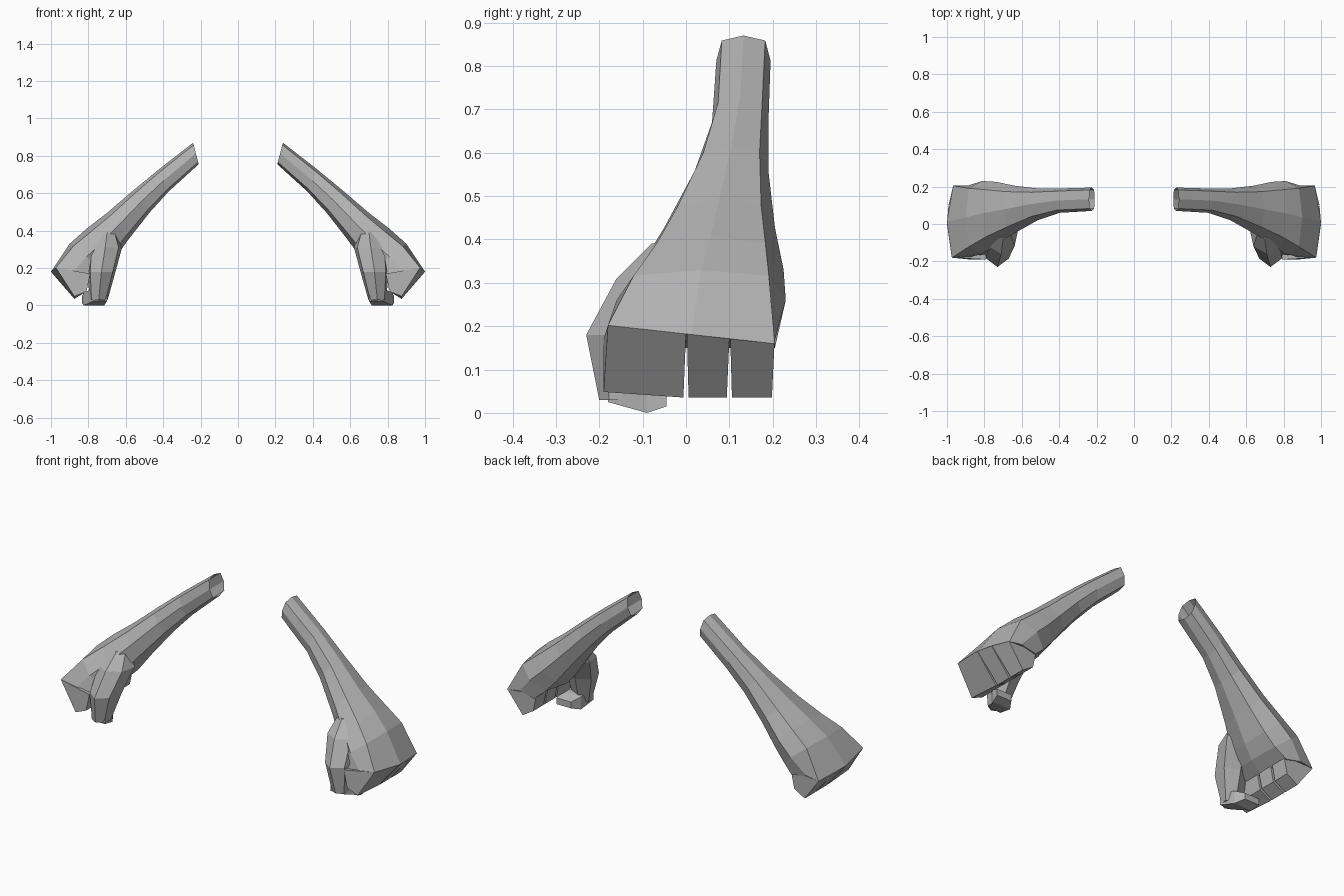
import bpy, bmesh
from mathutils import Vector

cube = bpy.data.objects.get("Cube")
if cube:
    bpy.data.objects.remove(cube, do_unlink=True)

grey = bpy.data.materials.new("plain grey")
grey.use_nodes = True
colour = (0.45, 0.45, 0.45, 1)
grey.diffuse_color = colour
grey.node_tree.nodes["Principled BSDF"].inputs["Base Color"].default_value = colour


def loft(name, rings, cap_start=True, cap_end=True):
    """Skin a list of closed rings and mirror the part to the other arm."""
    bm = bmesh.new()
    rows = [[bm.verts.new(p) for p in ring] for ring in rings]
    n = len(rows[0])
    for a, b in zip(rows, rows[1:]):
        for i in range(n):
            j = (i + 1) % n
            bm.faces.new((a[i], a[j], b[j], b[i]))
    if cap_start:
        bm.faces.new(rows[0][::-1])
    if cap_end:
        bm.faces.new(rows[-1])
    bmesh.ops.recalc_face_normals(bm, faces=bm.faces)
    mesh = bpy.data.meshes.new(name)
    bm.to_mesh(mesh)
    bm.free()
    mesh.materials.append(grey)
    obj = bpy.data.objects.new(name, mesh)
    bpy.context.collection.objects.link(obj)
    obj.modifiers.new("Mirror", "MIRROR").use_mirror_merge = False
    return obj


def knuckle(y):
    """Point on the slightly bowed knuckle line."""
    return Vector((1.0 - 0.8 * y * y, y, 0.182 - 0.11 * y))


def arm_ring(upper, lower, front, back, k):
    """Eight-sided section between an upper and a lower (x, z) point."""
    up, lo = Vector((upper[0], 0, upper[1])), Vector((lower[0], 0, lower[1]))
    mid, half = (up + lo) / 2, (up - lo) / 2
    cy, ry = (front + back) / 2, (back - front) / 2
    shape = [(0, 1), (k, k), (1, 0), (k, -k), (0, -1), (-k, -k), (-1, 0), (-k, k)]
    return [mid + half * u + Vector((0, cy + ry * v, 0)) for v, u in shape]


# Forearm and back of the hand, open at the wrist end
sections = [
    ((0.24, 0.87), (0.21, 0.755), 0.07, 0.195, 0.8),
    ((0.42, 0.73), (0.37, 0.61), 0.06, 0.19, 0.78),
    ((0.56, 0.615), (0.47, 0.50), 0.02, 0.19, 0.76),
    ((0.70, 0.495), (0.58, 0.36), -0.05, 0.205, 0.75),
    ((0.81, 0.41), (0.66, 0.25), -0.11, 0.225, 0.75),
    ((0.90, 0.33), (0.72, 0.19), -0.16, 0.23, 0.8),
]
rings = [arm_ring(*s) for s in sections]
last = arm_ring((0.98, 0.19), (0.80, 0.15), -0.18, 0.205, 1)
for i in (0, 1, 7):
    last[i] = knuckle(last[i].y)
loft("forearm_and_palm", rings + [last], cap_start=False)

# Curled fingers, each narrowing a little toward its lower joint
spans = [("index_and_middle_fingers", -0.18, 0.0),
         ("ring_finger", 0.002, 0.1),
         ("little_finger", 0.102, 0.204)]
for name, y0, y1 in spans:
    sides = []
    for y, inset in ((y0, 0.004), (y1, -0.006)):
        low = y + inset
        if y == spans[0][1]:
            low = -0.19
        sides.append([knuckle(y),
                      Vector((0.875, low, 0.035 + 0.07 * max(0, -low))),
                      Vector((0.81, low, 0.075)),
                      Vector((0.79, low, 0.17))])
    loft(name, sides)


def thumb_ring(cx, cy, z, rx, ry):
    shape = [(-1, 0.5), (-0.8, -0.5), (0, -1), (0.8, -0.5), (1, 0.5), (0, 0.9)]
    return [Vector((cx + rx * u, cy + ry * v, z)) for u, v in shape]


# Thumb base, bulging forward then tapering down
loft("thumb", [thumb_ring(0.70, -0.03, 0.39, 0.05, 0.05),
               thumb_ring(0.71, -0.075, 0.31, 0.09, 0.085),
               thumb_ring(0.73, -0.14, 0.18, 0.075, 0.09),
               thumb_ring(0.745, -0.155, 0.03, 0.048, 0.045)])

# Thumb tip, bent back under the fingers
tip = []
for x, y, z0, z1, w in ((0.735, -0.18, 0.025, 0.09, 0.035),
                        (0.77, -0.09, 0.0, 0.07, 0.055),
                        (0.79, -0.045, 0.015, 0.05, 0.045)):
    tip.append([Vector((x - w, y, z0)), Vector((x + w, y, z0)),
                Vector((x + w, y, z1)), Vector((x - w, y, z1))])
loft("thumb_tip", tip)
